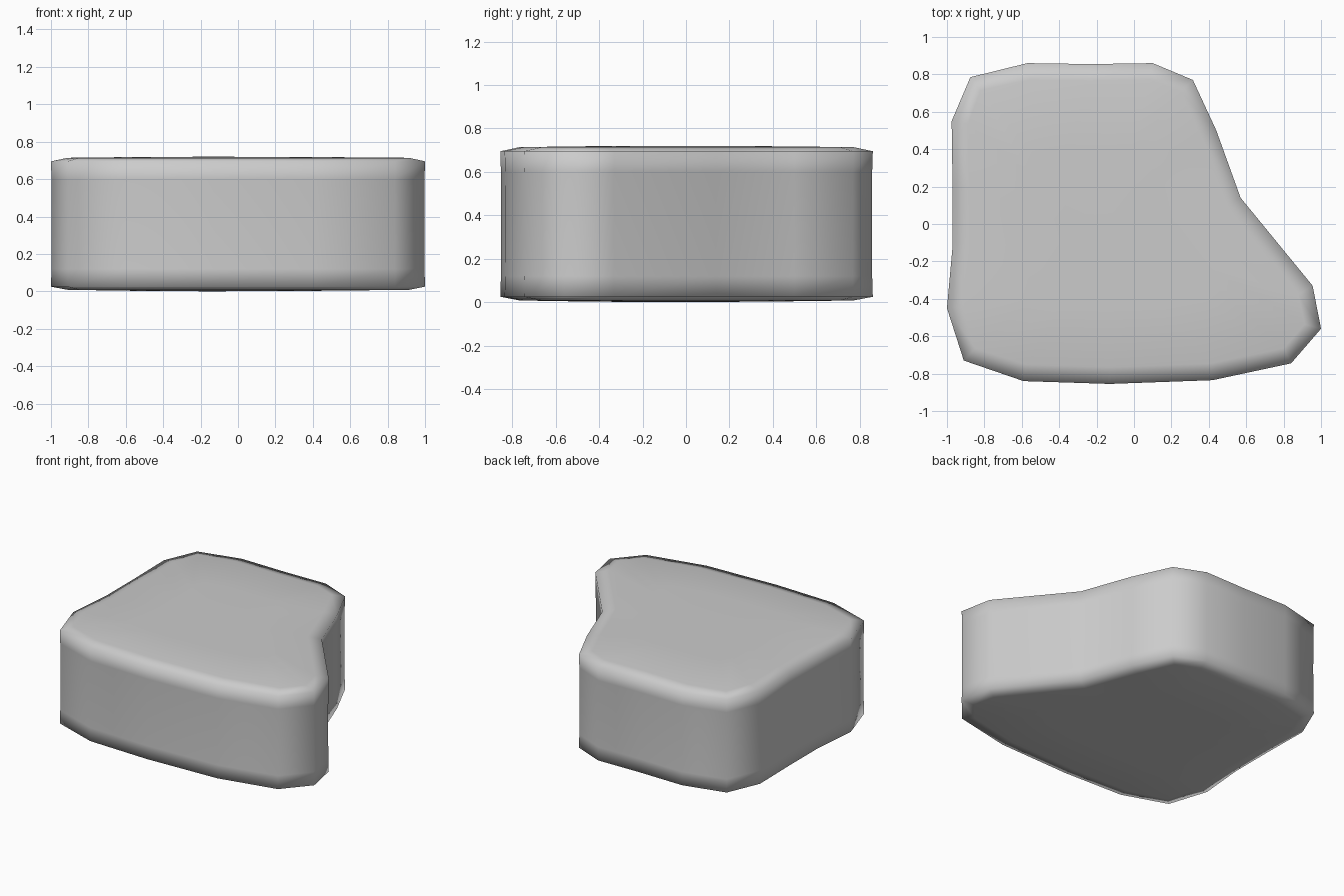
import bpy, bmesh
from mathutils import Vector

if "Cube" in bpy.data.objects:
    bpy.data.objects.remove(bpy.data.objects["Cube"])

# Plan outline, counter-clockwise
outline = [Vector(p) for p in [
    (-0.97, -0.12), (-1.0, -0.45), (-0.91, -0.73), (-0.59, -0.84), (-0.13, -0.855),
    (0.42, -0.835), (0.84, -0.745), (1.0, -0.56), (0.955, -0.33), (0.57, 0.14),
    (0.44, 0.50), (0.315, 0.77), (0.10, 0.86), (-0.23, 0.855), (-0.57, 0.86),
    (-0.875, 0.785), (-0.975, 0.55), (-0.97, 0.2)]]
N = len(outline)
centre = Vector((-0.15, -0.08))


def inset(d):
    """Outline moved inward by d along the averaged edge normals."""
    pts = []
    for i, p in enumerate(outline):
        t = (outline[(i + 1) % N] - outline[i - 1]).normalized()
        pts.append(p + Vector((-t.y, t.x)) * d)
    return pts


# Stacked rings: inset and height, with softened upper and lower rims
rings = [(0.09, 0.008), (0.0, 0.025), (0.003, 0.12), (0.004, 0.36),
         (0.003, 0.60), (0.0, 0.695), (0.09, 0.714)]
bm = bmesh.new()
loops = [[bm.verts.new((p.x, p.y, z)) for p in inset(d)] for d, z in rings]
for a, b in zip(loops, loops[1:]):
    for i in range(N):
        j = (i + 1) % N
        bm.faces.new((a[i], a[j], b[j], b[i]))

# Gently domed top and bottom
for loop, z, mid in ((loops[0], 0.003, 0.0), (loops[-1], 0.718, 0.72)):
    inner = []
    for v in loop:
        p = centre + (v.co.xy - centre) * 0.55
        inner.append(bm.verts.new((p.x, p.y, z)))
    c = bm.verts.new((centre.x, centre.y, mid))
    for i in range(N):
        j = (i + 1) % N
        bm.faces.new((loop[i], loop[j], inner[j], inner[i]))
        bm.faces.new((inner[i], inner[j], c))

bmesh.ops.recalc_face_normals(bm, faces=bm.faces)
for f in bm.faces:
    f.smooth = True
mesh = bpy.data.meshes.new("rounded_block")
bm.to_mesh(mesh)
bm.free()
bpy.context.collection.objects.link(bpy.data.objects.new("rounded_block", mesh))
